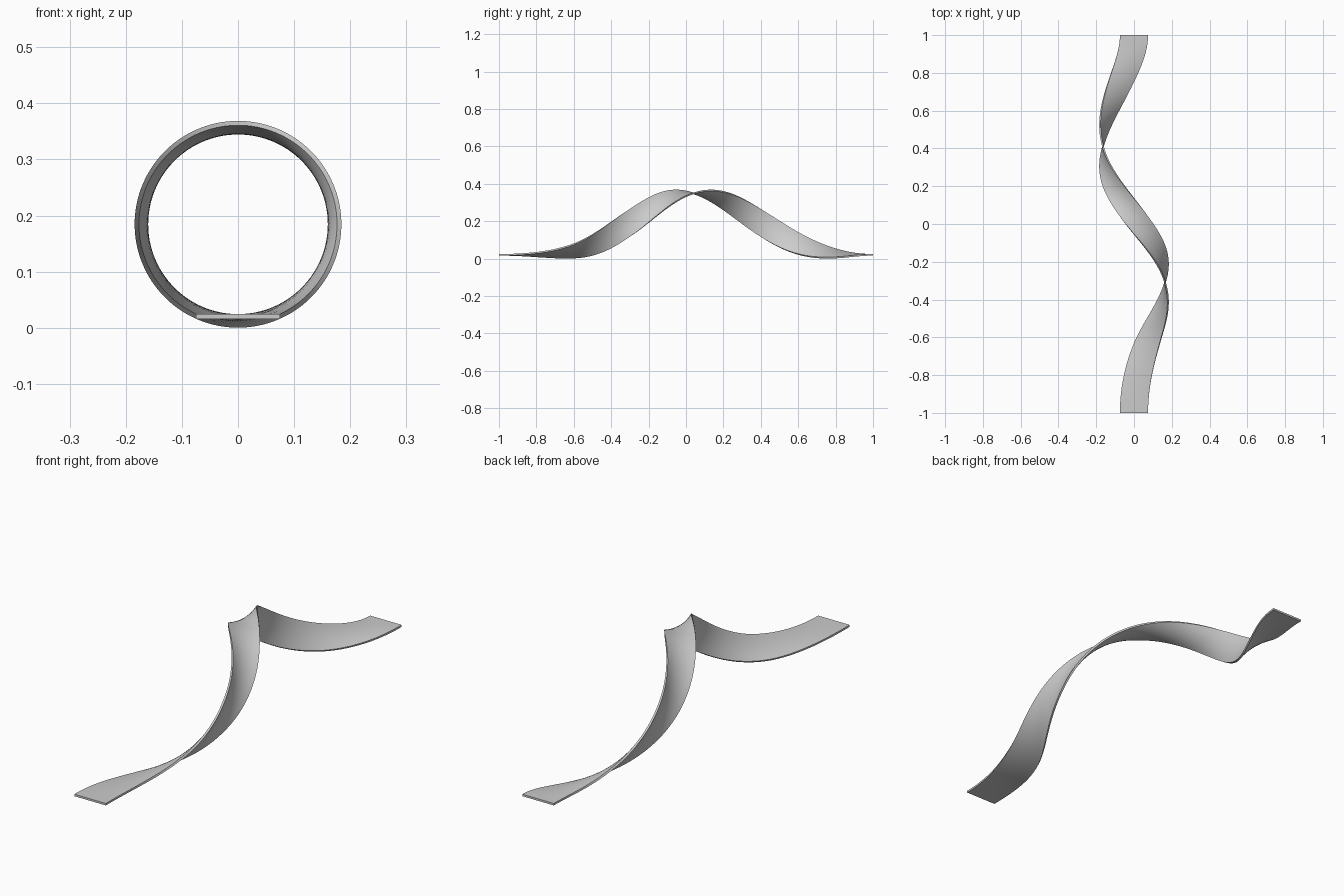
import bpy, bmesh, math

if "Cube" in bpy.data.objects:
    bpy.data.objects.remove(bpy.data.objects["Cube"])

R_IN, R_OUT = 0.160, 0.1685    # distance of inner / outer face from twist axis
HALF_W = 0.0745                # half width of the strip
AXIS_Z = 0.1845                # height of the twist axis
STEPS, ACROSS = 200, 6

# Twist keys: (y, degrees around the axis), easing in and out at the ends
KEYS = [(-1, 0), (-0.64, 23.6), (-0.31, 90), (0.04, 180),
        (0.41, 270), (0.76, 336.4), (1, 360)]


def slope(i):
    if i in (0, len(KEYS) - 1):
        return 0.0
    (y0, a0), (y1, a1) = KEYS[i - 1], KEYS[i + 1]
    return (a1 - a0) / (y1 - y0)


def twist(y):
    """Smooth cubic interpolation of the twist keys."""
    i = max(k for k in range(len(KEYS) - 1) if KEYS[k][0] <= y + 1e-9)
    (y0, a0), (y1, a1) = KEYS[i], KEYS[i + 1]
    h = y1 - y0
    t = (y - y0) / h
    return math.radians((2*t**3 - 3*t**2 + 1) * a0 + (t**3 - 2*t**2 + t) * h * slope(i)
                        + (3*t**2 - 2*t**3) * a1 + (t**3 - t**2) * h * slope(i + 1))


# Flat strip cross-section, hanging below the axis
us = [-HALF_W + 2 * HALF_W * k / ACROSS for k in range(ACROSS + 1)]
profile = [(u, -R_OUT) for u in us] + [(u, -R_IN) for u in reversed(us)]
n = len(profile)

# Sweep the section along y while it turns once round the axis
bm = bmesh.new()
rings = []
for s in range(STEPS + 1):
    y = -1 + 2 * s / STEPS
    a = twist(y)
    c, sn = math.cos(a), math.sin(a)
    rings.append([bm.verts.new((u * c - v * sn, y, AXIS_Z + u * sn + v * c))
                  for u, v in profile])
for r0, r1 in zip(rings, rings[1:]):
    for k in range(n):
        j = (k + 1) % n
        bm.faces.new((r0[k], r0[j], r1[j], r1[k]))
bm.faces.new(rings[0])
bm.faces.new(rings[-1])
bmesh.ops.recalc_face_normals(bm, faces=bm.faces)

mesh = bpy.data.meshes.new("twisted_ribbon")
bm.to_mesh(mesh)
bm.free()
ribbon = bpy.data.objects.new("twisted_ribbon", mesh)
bpy.context.collection.objects.link(ribbon)

# Smooth faces, crisp strip edges
bpy.context.view_layer.objects.active = ribbon
ribbon.select_set(True)
bpy.ops.object.shade_smooth_by_angle(angle=math.radians(30))
